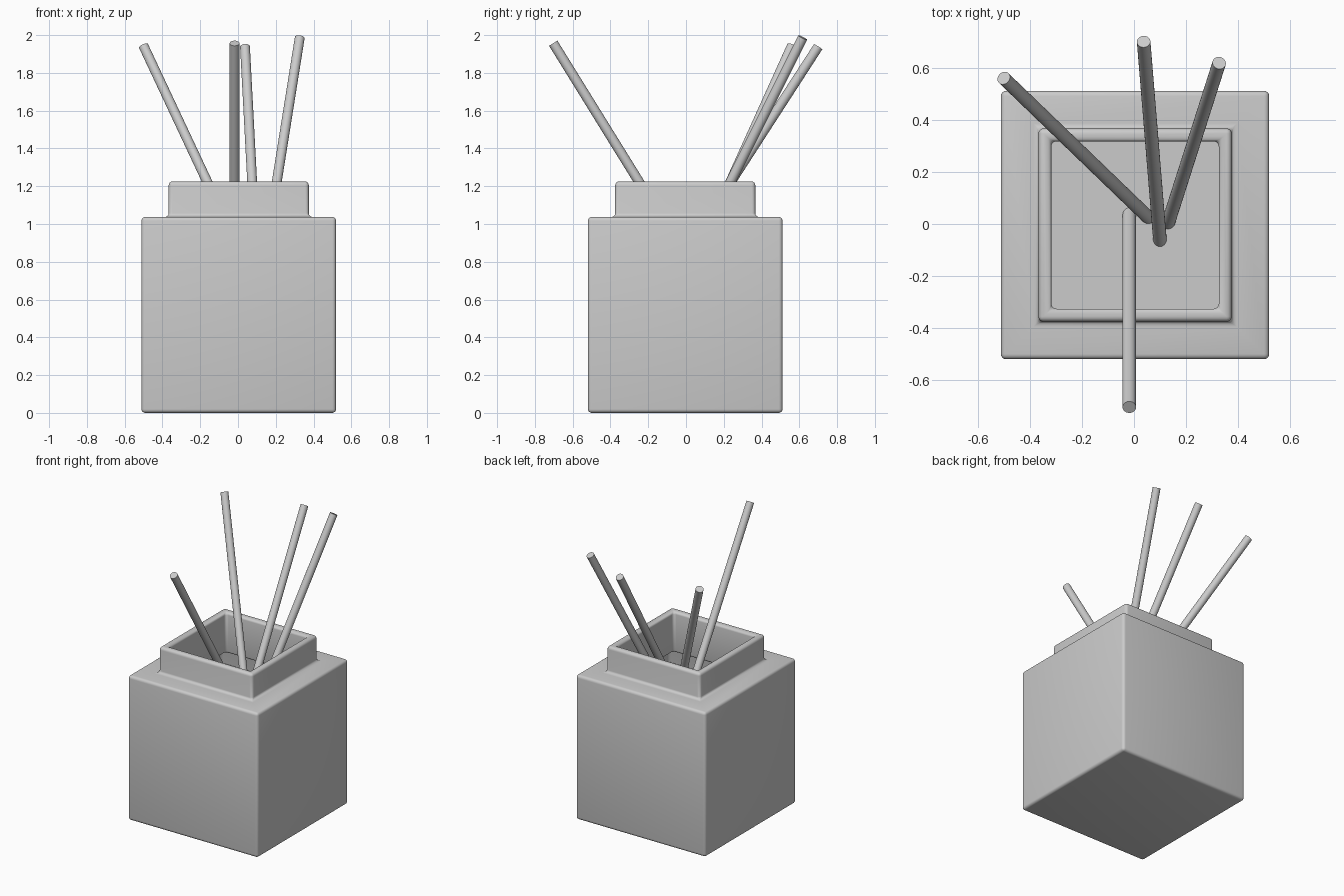
import bpy, bmesh
from mathutils import Vector

if "Cube" in bpy.data.objects:
    bpy.data.objects.remove(bpy.data.objects["Cube"])

CX, CY = 0.004, -0.004      # vessel centre
HALF, TOP, RIM = 0.515, 1.037, 1.225
LIQUID_Z = 0.77


def finish(name, bm, smooth_angle=None):
    mesh = bpy.data.meshes.new(name)
    bm.to_mesh(mesh)
    bm.free()
    obj = bpy.data.objects.new(name, mesh)
    bpy.context.collection.objects.link(obj)
    if smooth_angle is not None:
        bpy.ops.object.select_all(action='DESELECT')
        obj.select_set(True)
        bpy.context.view_layer.objects.active = obj
        bpy.ops.object.shade_smooth_by_angle(angle=smooth_angle)
    return obj


# Vessel: cube with a square neck, opened at the top and given wall thickness
bm = bmesh.new()
bmesh.ops.create_cube(bm, size=1)
for v in bm.verts:
    v.co = Vector((CX + v.co.x * 2 * HALF, CY + v.co.y * 2 * HALF, (v.co.z + 0.5) * TOP))
bm.faces.ensure_lookup_table()
bm.normal_update()
top = max(bm.faces, key=lambda f: f.normal.z)
bmesh.ops.inset_region(bm, faces=[top], thickness=HALF - 0.311)
ext = bmesh.ops.extrude_face_region(bm, geom=[top])
bmesh.ops.translate(bm, verts=[g for g in ext["geom"] if isinstance(g, bmesh.types.BMVert)],
                    vec=(0, 0, RIM - TOP))
lids = [f for f in bm.faces if all(v.co.z > RIM - 0.01 for v in f.verts)]
under = [top] if top.is_valid and top not in lids else []
bmesh.ops.delete(bm, geom=lids + under, context='FACES')
bmesh.ops.recalc_face_normals(bm, faces=bm.faces)
for f in bm.faces:
    f.smooth = True
vessel = finish("vessel", bm)
shell = vessel.modifiers.new("wall", 'SOLIDIFY')
shell.thickness = 0.05
shell.offset = -1
shell.use_even_offset = True
bev = vessel.modifiers.new("soft_edges", 'BEVEL')
bev.width = 0.02
bev.segments = 4
bev.limit_method = 'ANGLE'

# Liquid surface inside the vessel
bm = bmesh.new()
bmesh.ops.create_grid(bm, x_segments=1, y_segments=1, size=HALF - 0.045)
bmesh.ops.translate(bm, verts=bm.verts, vec=(CX, CY, LIQUID_Z))
finish("liquid_surface", bm)

# Reeds: (top centre, point where the reed enters the liquid)
REEDS = [
    ((-0.018, -0.703, 1.957), (-0.018, 0.032, LIQUID_Z)),
    ((-0.500, 0.560, 1.942), (0.050, 0.030, LIQUID_Z)),
    ((0.037, 0.700, 1.939), (0.099, -0.056, LIQUID_Z)),
    ((0.327, 0.618, 1.987), (0.133, 0.010, LIQUID_Z)),
]
for i, (tip, entry) in enumerate(REEDS, 1):
    tip, entry = Vector(tip), Vector(entry)
    foot = tip + (entry - tip) * 1.4
    axis = tip - foot
    bm = bmesh.new()
    bmesh.ops.create_cone(bm, cap_ends=True, segments=32, radius1=0.026, radius2=0.026,
                          depth=axis.length)
    mat = axis.to_track_quat('Z', 'Y').to_matrix().to_4x4()
    mat.translation = (tip + foot) / 2
    bmesh.ops.transform(bm, matrix=mat, verts=bm.verts)
    finish(f"reed_{i}", bm, 0.7)
